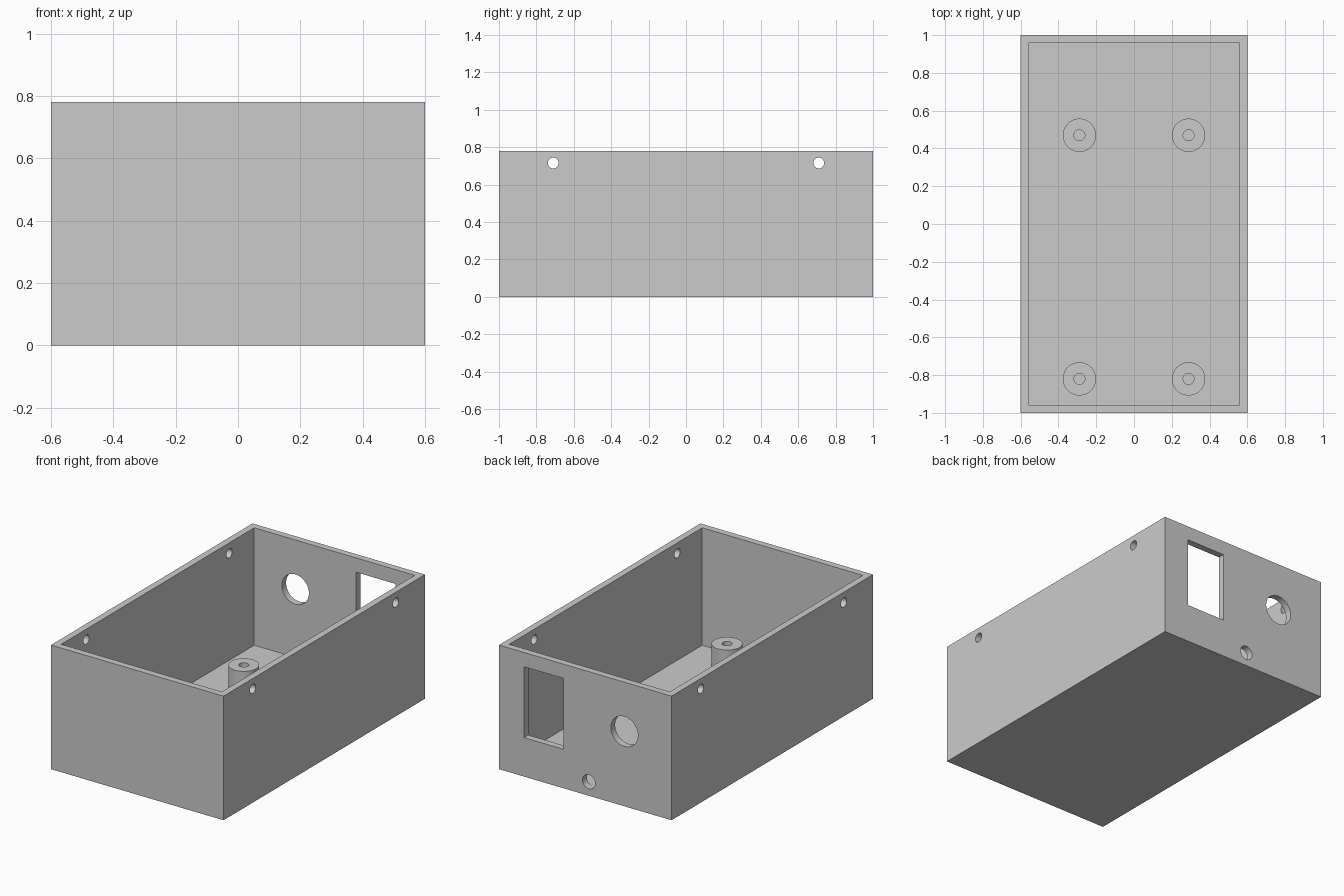
import bpy, bmesh
from math import pi
from mathutils import Matrix, Vector

old = bpy.data.objects.get("Cube")
if old:
    bpy.data.objects.remove(old, do_unlink=True)

WIDTH, LENGTH, HEIGHT, WALL = 1.2, 2.0, 0.78, 0.042

grey = bpy.data.materials.new("plain grey")
grey.use_nodes = True
grey.diffuse_color = (0.6, 0.6, 0.6, 1)
grey.node_tree.nodes["Principled BSDF"].inputs["Base Color"].default_value = (0.6, 0.6, 0.6, 1)


def finish(name, bm):
    bmesh.ops.recalc_face_normals(bm, faces=bm.faces)
    mesh = bpy.data.meshes.new(name)
    bm.to_mesh(mesh)
    bm.free()
    mesh.materials.append(grey)
    obj = bpy.data.objects.new(name, mesh)
    bpy.context.collection.objects.link(obj)
    return obj


def block(name, low, high):
    low, high = Vector(low), Vector(high)
    bm = bmesh.new()
    place = Matrix.Translation((low + high) / 2) @ Matrix.Diagonal((*(high - low), 1))
    bmesh.ops.create_cube(bm, size=1, matrix=place)
    return finish(name, bm)


def rod(name, centre, radius, depth, axis):
    bm = bmesh.new()
    turn = Matrix.Rotation(pi / 2, 4, "Y" if axis == "X" else "X")
    bmesh.ops.create_cone(bm, cap_ends=True, segments=48, radius1=radius, radius2=radius,
                          depth=depth, matrix=Matrix.Translation(centre) @ turn)
    return finish(name, bm)


def select_only(obj):
    bpy.ops.object.select_all(action="DESELECT")
    obj.select_set(True)
    bpy.context.view_layer.objects.active = obj


def cut(target, cutter):
    cutter.hide_render = True
    mod = target.modifiers.new("cut", "BOOLEAN")
    mod.operation, mod.solver, mod.object = "DIFFERENCE", "EXACT", cutter
    select_only(target)
    bpy.ops.object.modifier_apply(modifier=mod.name)
    bpy.data.objects.remove(cutter, do_unlink=True)


def smooth(obj):
    select_only(obj)
    bpy.ops.object.shade_smooth_by_angle(angle=pi / 6)


# Open-topped enclosure
hx, hy = WIDTH / 2, LENGTH / 2
enclosure = block("enclosure", (-hx, -hy, 0), (hx, hy, HEIGHT))
cut(enclosure, block("cavity_cutter", (WALL - hx, WALL - hy, WALL), (hx - WALL, hy - WALL, HEIGHT + 0.2)))

# Lid screw holes through both side walls
for y in (-0.71, 0.71):
    cut(enclosure, rod("screw_hole_cutter", (0, y, 0.715), 0.029, WIDTH + 0.2, "X"))

# Back wall: rectangular socket opening, large round hole, small cable hole
cut(enclosure, block("socket_cutter", (0.15, hy - 0.1, 0.245), (0.425, hy + 0.1, 0.69)))
cut(enclosure, rod("round_hole_cutter", (-0.272, hy, 0.47), 0.094, 0.2, "Y"))
cut(enclosure, rod("cable_hole_cutter", (-0.025, hy, 0.088), 0.044, 0.2, "Y"))
smooth(enclosure)


# Hollow standoffs on the floor
def standoff(name, x, y, outer=0.088, inner=0.029, top=0.177):
    bm = bmesh.new()
    profile = [(outer, WALL), (outer, top), (inner, top), (inner, WALL)]
    verts = [bm.verts.new((r, 0, z)) for r, z in profile]
    edges = [bm.edges.new(pair) for pair in zip(verts, verts[1:] + verts[:1])]
    bmesh.ops.spin(bm, geom=verts + edges, cent=(0, 0, 0), axis=(0, 0, 1), angle=2 * pi, steps=48)
    bmesh.ops.remove_doubles(bm, verts=bm.verts, dist=0.0001)
    bmesh.ops.translate(bm, verts=bm.verts, vec=(x, y, 0))
    smooth(finish(name, bm))


for end, y in (("front", -0.82), ("back", 0.47)):
    for side, x in (("right", -0.289), ("left", 0.289)):
        standoff(f"standoff_{end}_{side}", x, y)
